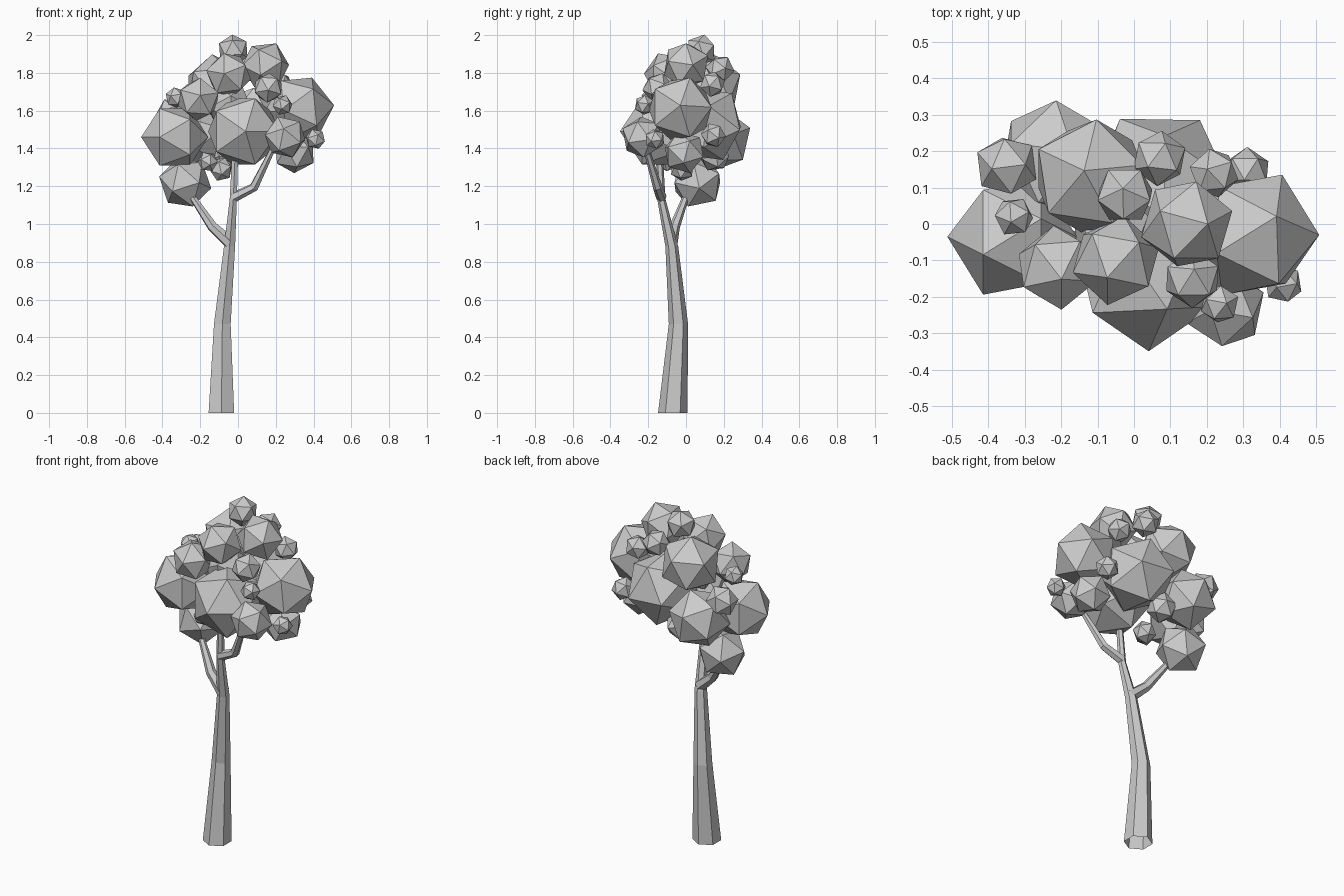
import bpy, bmesh, math
from mathutils import Vector, Matrix

if "Cube" in bpy.data.objects:
    bpy.data.objects.remove(bpy.data.objects["Cube"])

SIDES = 6


def finish(bm, name):
    bmesh.ops.recalc_face_normals(bm, faces=bm.faces[:])
    me = bpy.data.meshes.new(name)
    bm.to_mesh(me)
    bm.free()
    ob = bpy.data.objects.new(name, me)
    bpy.context.collection.objects.link(ob)
    return ob


def limb(name, path, upright=False):
    """Open hexagonal tapering tube through (x, y, z, radius) points."""
    bm = bmesh.new()
    pts = [Vector(p[:3]) for p in path]
    rings = []
    for i, p in enumerate(path):
        d = pts[min(i + 1, len(pts) - 1)] - pts[max(i - 1, 0)]
        d = Vector((0, 0, 1)) if upright else d.normalized()
        u = (Vector((1, 0, 0)) - d * d.x).normalized()
        v = d.cross(u)
        ring = []
        for k in range(SIDES):
            a = math.tau * (k + 0.5) / SIDES
            ring.append(bm.verts.new(pts[i] + (u * math.cos(a) + v * math.sin(a)) * p[3]))
        rings.append(ring)
    for a, b in zip(rings, rings[1:]):
        for k in range(SIDES):
            j = (k + 1) % SIDES
            bm.faces.new((a[k], a[j], b[j], b[k]))
    return finish(bm, name)


def leaf_clump(name, x, y, z, r, pole=None):
    """Icosahedron whose pole points away from the crown centre, or along pole."""
    c = Vector((x, y, z))
    out = Vector(pole) if pole else c - Vector((0, 0, 1.55))
    rot = out.to_track_quat('Z', 'Y').to_matrix().to_4x4()
    bm = bmesh.new()
    bmesh.ops.create_icosphere(bm, subdivisions=1, radius=r,
                               matrix=Matrix.Translation(c) @ rot)
    return finish(bm, name)


# trunk and two side branches
limb("trunk", [(-0.088, -0.07, 0, 0.078), (-0.083, -0.04, 0.47, 0.051),
               (-0.045, -0.075, 0.88, 0.034), (-0.025, -0.13, 1.13, 0.022),
               (-0.012, -0.145, 1.45, 0.017)], upright=True)
limb("left_branch", [(-0.04, -0.08, 0.90, 0.036), (-0.135, -0.06, 0.985, 0.028),
                     (-0.28, 0.02, 1.2, 0.014)])
limb("right_branch", [(-0.025, -0.13, 1.14, 0.028), (0.085, -0.15, 1.195, 0.025),
                      (0.20, -0.22, 1.43, 0.014)])

# foliage clumps: x, y, z, radius, optional pole direction
clumps = [
    (0.325, -0.03, 1.61, 0.185, (1, 0, 0.1)), (-0.335, -0.035, 1.46, 0.178, (-1, 0, 0)),
    (0.03, -0.145, 1.49, 0.205, (0.05, -1, 0)), (-0.28, 0.06, 1.22, 0.142),
    (0.25, -0.23, 1.46, 0.115), (-0.025, 0.08, 1.92, 0.085),
    (0.145, 0.0, 1.84, 0.13), (-0.05, -0.10, 1.79, 0.125),
    (-0.21, -0.12, 1.66, 0.118), (0.16, -0.15, 1.72, 0.082),
    (0.235, -0.22, 1.63, 0.055), (-0.33, 0.02, 1.67, 0.056),
    (0.41, -0.165, 1.45, 0.055), (0.30, -0.01, 1.38, 0.115),
    (-0.16, -0.10, 1.33, 0.055), (-0.09, -0.02, 1.29, 0.065),
    (-0.12, 0.13, 1.73, 0.17, (-0.1, 0.1, 1)), (-0.215, 0.18, 1.45, 0.17),
    (0.07, 0.11, 1.53, 0.21), (0.07, 0.18, 1.82, 0.077),
    (0.22, 0.14, 1.74, 0.07), (0.31, 0.145, 1.47, 0.067),
    (-0.35, 0.16, 1.58, 0.089), (-0.07, 0.15, 1.36, 0.085),
    (-0.05, -0.02, 1.63, 0.13),
]
for i, c in enumerate(clumps):
    leaf_clump(f"leaf_clump_{i + 1}", *c[:4], pole=c[4] if len(c) > 4 else None)
